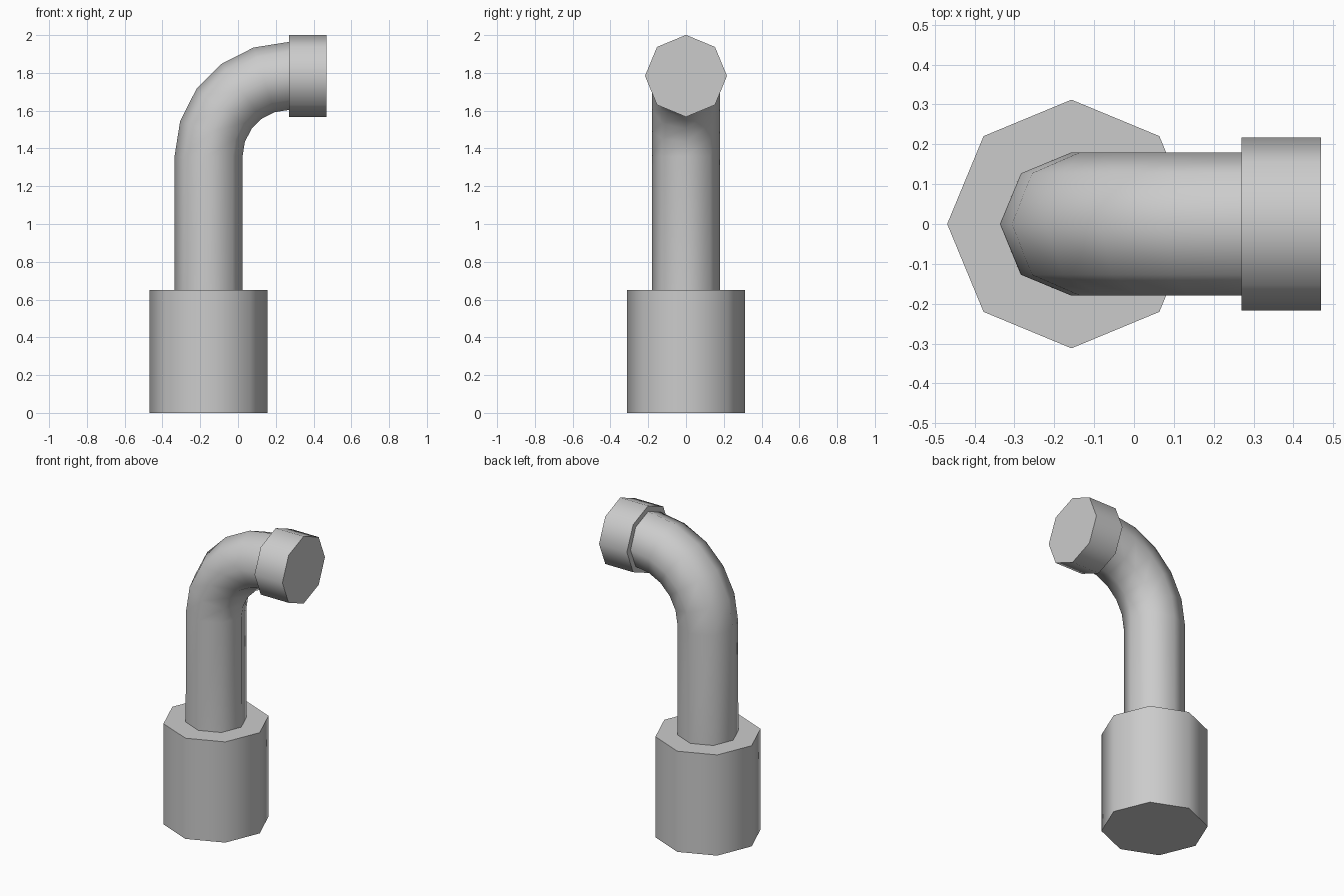
import bpy, bmesh
from math import sin, cos, pi, radians
from mathutils import Vector

if "Cube" in bpy.data.objects:
    bpy.data.objects.remove(bpy.data.objects["Cube"])

SIDES = 8
PIPE_X, BEND_X, BEND_Z, BEND_R = -0.157, 0.27, 1.358, 0.426
OUT_Z = BEND_Z + BEND_R


def tube(name, stations, radius, capped=True):
    """Sweep an octagon through (x, z, tilt) stations in the xz plane."""
    bm = bmesh.new()
    rings = []
    for x, z, tilt in stations:
        u = Vector((cos(tilt), 0, -sin(tilt)))
        ring = []
        for i in range(SIDES):
            a = 2 * pi * i / SIDES
            ring.append(bm.verts.new(
                Vector((x, 0, z)) + radius * (cos(a) * u + sin(a) * Vector((0, 1, 0)))))
        rings.append(ring)
    for a, b in zip(rings, rings[1:]):
        for i in range(SIDES):
            j = (i + 1) % SIDES
            bm.faces.new((a[i], a[j], b[j], b[i]))
    if capped:
        bm.faces.new(rings[0][::-1])
        bm.faces.new(rings[-1])
    bmesh.ops.recalc_face_normals(bm, faces=bm.faces)
    mesh = bpy.data.meshes.new(name)
    bm.to_mesh(mesh)
    bm.free()
    obj = bpy.data.objects.new(name, mesh)
    bpy.context.collection.objects.link(obj)
    bpy.ops.object.select_all(action='DESELECT')
    obj.select_set(True)
    bpy.context.view_layer.objects.active = obj
    bpy.ops.object.shade_smooth_by_angle(angle=radians(50))
    return obj


# Wide socket at the foot
tube("base_socket", [(PIPE_X, 0, 0), (PIPE_X, 0.65, 0)], 0.312)

# Upright pipe with a five-segment quarter bend
path = [(PIPE_X, 0.65, 0)]
for k in range(6):
    t = k * pi / 10
    path.append((BEND_X - BEND_R * cos(t), BEND_Z + BEND_R * sin(t), t))
tube("bent_pipe", path, 0.18, capped=False)

# Collar closing the horizontal end
tube("end_collar", [(BEND_X, OUT_Z, pi / 2), (0.469, OUT_Z, pi / 2)], 0.217)
